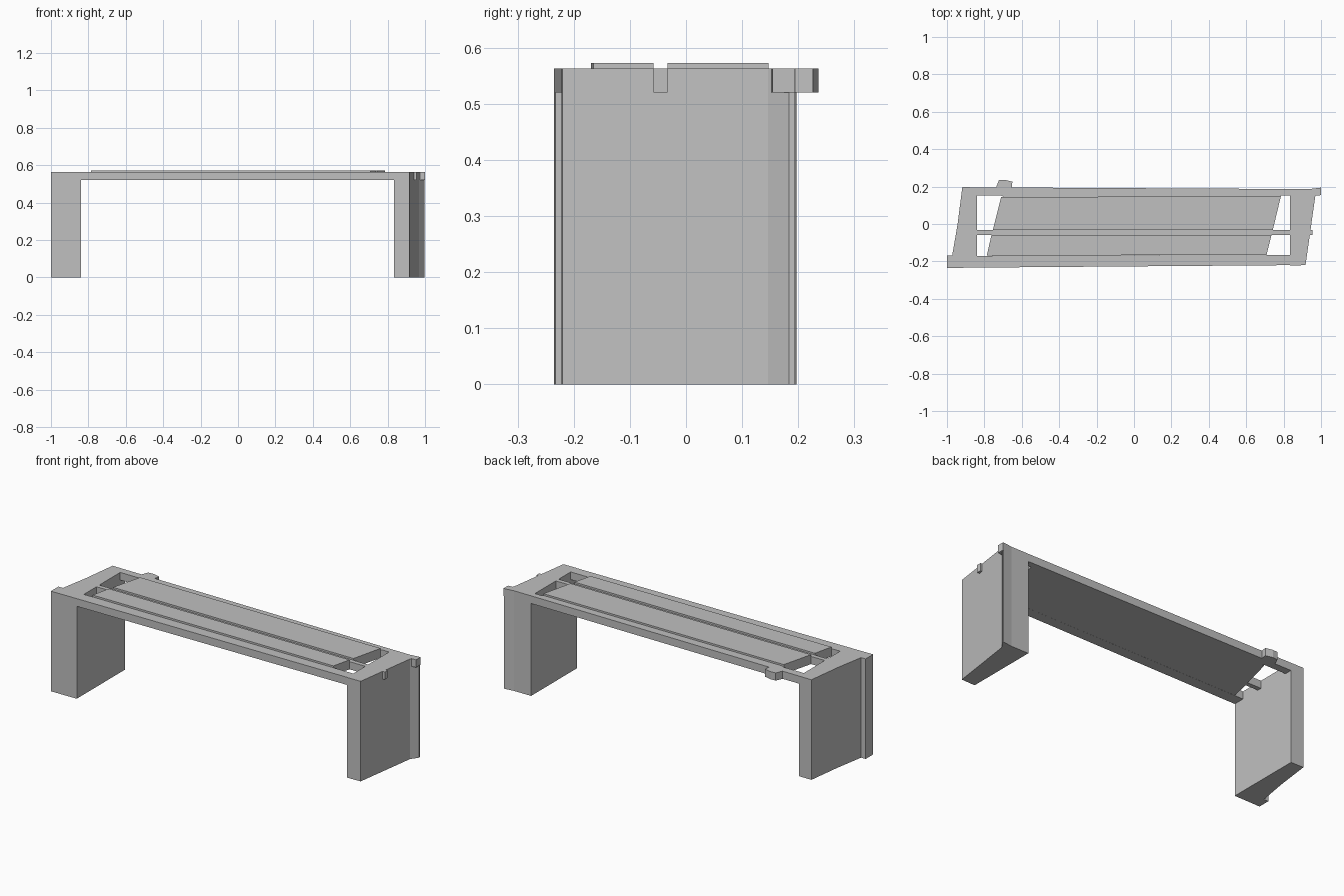
import bpy
import bmesh

cube = bpy.data.objects.get("Cube")
if cube:
    bpy.data.objects.remove(cube, do_unlink=True)

# Single grey finish
grey = bpy.data.materials.new("plain_grey")
grey.use_nodes = True
colour = (0.53, 0.53, 0.53, 1)
grey.diffuse_color = colour
grey.node_tree.nodes["Principled BSDF"].inputs["Base Color"].default_value = colour

UNDERSIDE, DECK, PANEL_TOP = 0.52, 0.563, 0.573


def prism(name, outline, bottom=UNDERSIDE, top=DECK):
    """Extrude a plan outline straight up."""
    mesh = bpy.data.meshes.new(name)
    bm = bmesh.new()
    base = bm.faces.new([bm.verts.new((x, y, bottom)) for x, y in outline])
    grown = bmesh.ops.extrude_face_region(bm, geom=[base])["geom"]
    for v in grown:
        if isinstance(v, bmesh.types.BMVert):
            v.co.z = top
    bmesh.ops.recalc_face_normals(bm, faces=bm.faces)
    bm.to_mesh(mesh)
    bm.free()
    mesh.materials.append(grey)
    obj = bpy.data.objects.new(name, mesh)
    bpy.context.collection.objects.link(obj)
    return obj


# End blocks, full height, with slanted outer walls and a corner fin
prism("right_leg", [(-0.84, -0.233), (-1, -0.235), (-1, -0.168), (-0.972, -0.168),
                    (-0.943, 0), (-0.918, 0.197), (-0.84, 0.196)], bottom=0)
prism("left_leg", [(0.833, -0.222), (0.917, -0.22), (0.969, 0.146), (0.996, 0.184),
                   (0.996, 0.194), (0.94, 0.187), (0.833, 0.187)], bottom=0)

# Long rails joining the end blocks
prism("front_rail", [(-0.84, -0.233), (0.833, -0.22), (0.833, -0.165), (-0.84, -0.17)])
prism("back_rail", [(-0.84, 0.153), (-0.71, 0.153), (-0.7, 0.145), (0.78, 0.147),
                    (0.79, 0.153), (0.833, 0.153), (0.833, 0.187), (-0.84, 0.196)])
prism("middle_rail", [(-0.84, -0.058), (0.833, -0.058), (0.833, -0.033), (-0.84, -0.033)])

# Raised deck panels between the rails
prism("front_panel", [(-0.787, -0.169), (0.709, -0.165), (0.735, -0.058),
                      (-0.762, -0.058)], top=PANEL_TOP)
prism("back_panel", [(-0.755, -0.033), (0.742, -0.033), (0.785, 0.147),
                     (-0.71, 0.145)], top=PANEL_TOP)

# Small rail ends poking past the structure
prism("middle_rail_end", [(0.93, -0.058), (0.954, -0.058), (0.954, -0.033), (0.93, -0.033)])
prism("back_rail_end", [(0.965, 0.152), (1, 0.154), (1, 0.194), (0.965, 0.19)])
prism("back_nub", [(-0.738, 0.195), (-0.722, 0.234), (-0.69, 0.236), (-0.65, 0.226),
                   (-0.654, 0.194)])
